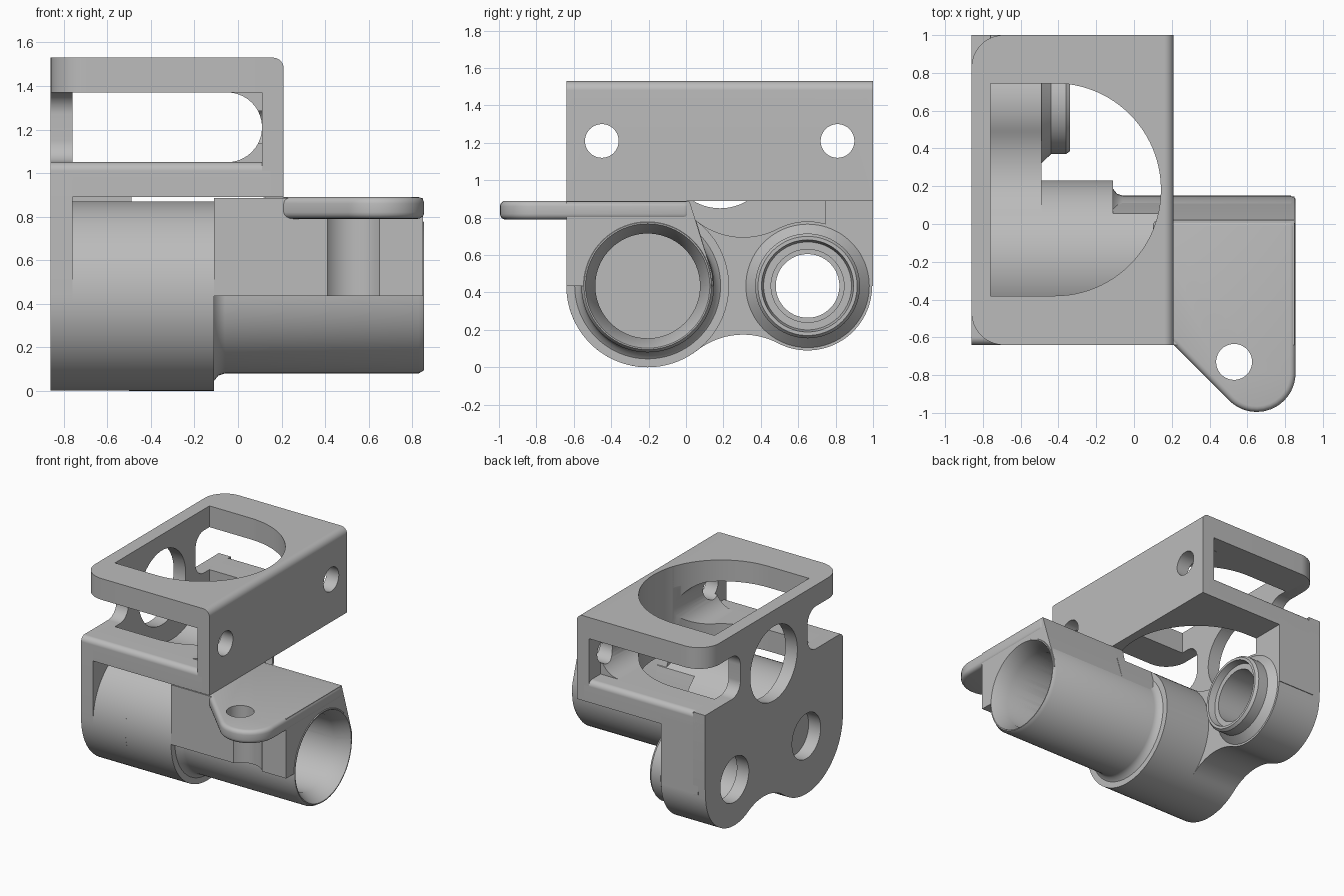
import bpy, bmesh
from math import pi, cos, sin, tan, atan2, acos, sqrt
from mathutils import Vector

if "Cube" in bpy.data.objects:
    bpy.data.objects.remove(bpy.data.objects["Cube"])

grey = bpy.data.materials.new("plain_grey")
grey.use_nodes = True
grey.diffuse_color = (0.5, 0.5, 0.5, 1)
grey.node_tree.nodes["Principled BSDF"].inputs["Base Color"].default_value = (0.5, 0.5, 0.5, 1)

AXES = {"x": lambda a, b, t: (t, a, b), "y": lambda a, b, t: (a, t, b), "z": lambda a, b, t: (a, b, t)}


def arc(a, b, r, start, end, n=32):
    return [(a + r * cos(start + (end - start) * i / n), b + r * sin(start + (end - start) * i / n))
            for i in range(n + 1)]


def rounded(points, n=12):
    """Outline whose corners with a third value are rounded by that radius."""
    out = []
    for i, p in enumerate(points):
        c = Vector(p[:2])
        if len(p) < 3:
            out.append(tuple(c))
            continue
        u = (Vector(points[i - 1][:2]) - c).normalized()
        v = (Vector(points[(i + 1) % len(points)][:2]) - c).normalized()
        half = u.angle(v) / 2
        mid = c + (u + v).normalized() * p[2] / sin(half)
        s, e = c + u * p[2] / tan(half) - mid, c + v * p[2] / tan(half) - mid
        for k in range(n + 1):
            out.append(tuple(mid + s.lerp(e, k / n).normalized() * p[2]))
    return out


def loft(name, axis, rings):
    """Solid through a list of (outline, position) rings along an axis."""
    bm = bmesh.new()
    loops = [[bm.verts.new(AXES[axis](a, b, t)) for a, b in pts] for pts, t in rings]
    n = len(loops[0])
    for low, high in zip(loops, loops[1:]):
        for i in range(n):
            bm.faces.new((low[i], low[(i + 1) % n], high[(i + 1) % n], high[i]))
    bm.faces.new(loops[0][::-1])
    bm.faces.new(loops[-1])
    bmesh.ops.recalc_face_normals(bm, faces=bm.faces)
    mesh = bpy.data.meshes.new(name)
    bm.to_mesh(mesh)
    bm.free()
    mesh.materials.append(grey)
    ob = bpy.data.objects.new(name, mesh)
    bpy.context.collection.objects.link(ob)
    return ob


def prism(name, axis, pts, lo, hi):
    return loft(name, axis, [(pts, lo), (pts, hi)])


def turned(name, axis, centre, stations):
    """Round solid from (position, radius) stations."""
    return loft(name, axis, [(arc(*centre, r, 0, 2 * pi, 80)[:-1], t) for t, r in stations])


cutters = []


def cutter(ob):
    ob.hide_render = True
    cutters.append(ob)
    return ob


def finish(ob, cuts=(), bevel=0):
    bpy.ops.object.select_all(action="DESELECT")
    bpy.context.view_layer.objects.active = ob
    ob.select_set(True)
    if bevel:
        m = ob.modifiers.new("Bevel", "BEVEL")
        m.width, m.segments, m.angle_limit = bevel, 4, 1.0
        bpy.ops.object.modifier_apply(modifier=m.name)
    for c in cuts:
        m = ob.modifiers.new("Cut", "BOOLEAN")
        m.operation, m.solver, m.object = "DIFFERENCE", "EXACT", c
        bpy.ops.object.modifier_apply(modifier=m.name)
    bpy.ops.object.shade_smooth_by_angle(angle=0.6)


# Two bore axes and the waisted outline joining their lobes
C1, R1 = (-0.205, 0.435), 0.435
C2, R2 = (0.65, 0.435), 0.345
FIL = 0.4
gap = C2[0] - C1[0]
along = ((R1 + FIL) ** 2 - (R2 + FIL) ** 2 + gap ** 2) / (2 * gap)
drop = sqrt((R1 + FIL) ** 2 - along ** 2)
t1, t2 = atan2(drop, along), atan2(drop, gap - along)
lower = (arc(*C1, R1, pi, 2 * pi - t1)
         + arc(C1[0] + along, C1[1] - drop, FIL, pi - t1, t2, 20)[1:-1]
         + arc(*C2, R2, pi + t2, 2 * pi))
upper = [(y, 2 * C1[1] - z) for y, z in lower[-2:0:-1]]

# Cutters
D_R, D_Y = 0.5625, 0.1825
d_hole = cutter(prism("d_hole", "z", [(-0.76, D_Y + D_R), (-0.76, D_Y - D_R)]
                      + arc(-0.42, D_Y, D_R, -pi / 2, pi / 2, 48), 0.4, 2))
main_bore = cutter(turned("main_bore", "x", C1, [(-0.755, 0.28), (0.75, 0.28), (0.86, 0.335)]))
side_bore = cutter(turned("side_bore", "x", C2, [(-0.78, 0.195), (-0.2, 0.195)]))
side_step = cutter(turned("side_step", "x", C2, [(-0.39, 0.235), (-0.3, 0.255)]))
pins = [cutter(turned("pin_hole", "x", c, [(-1, 0.17), (-0.6, 0.17)])) for c in (C1, C2)]
wall_hole = cutter(turned("wall_hole", "x", (D_Y, 1.13), [(-1, 0.28), (-0.75, 0.28)]))
screws = [cutter(turned("screw_hole", "x", (y, 1.21), [(-0.3, 0.09), (0.5, 0.09)])) for y in (-0.45, 0.81)]
flange_hole = cutter(turned("flange_hole", "z", (0.53, -0.73), [(0.6, 0.095), (1, 0.095)]))
groove_cut = cutter(turned("groove_cut", "z", (0.53, -0.73), [(0.3, 0.15), (1, 0.15)]))

# Left plate with the post that carries the top
left_plate = prism("left_plate", "x", lower + rounded([
    (1, 0.5), (1, 1.05), (0.58, 1.05, 0.1), (0.58, 1.37, 0.1), (0.72, 1.37), (0.72, 1.45),
    (-0.36, 1.45), (-0.36, 1.37), (-0.22, 1.37, 0.1), (-0.22, 1.05, 0.1), (-0.64, 1.05, 0.04),
    (-0.64, 0.5)]), -0.86, -0.76)
finish(left_plate, pins + [wall_hole])

# Twin lobe body, its boss and the back wall above
finish(prism("lobe_body", "x", lower + upper, -0.76, -0.49), [main_bore, side_bore])
boss = turned("side_boss", "x", C2, [(-0.55, 0.28), (-0.52, 0.28), (-0.36, 0.28), (-0.34, 0.265)])
finish(boss, [side_step, side_bore])
collar = turned("boss_collar", "x", C2, [(-0.5, 0.34), (-0.47, 0.31), (-0.44, 0.28)])
finish(collar, [side_bore])
finish(prism("back_wall", "x", [(0.86, 0.435), (1, 0.435), (1, 0.95), (0.745, 0.95), (0.745, 0.65),
                                (0.86, 0.65)], -0.8, -0.49))

# Upper cage
finish(prism("lower_plate", "x", rounded([(-0.64, 0.89), (1, 0.89), (1, 1.05, 0.04), (-0.64, 1.05, 0.04)]),
             -0.86, 0.15), [d_hole, wall_hole])
finish(prism("right_wall", "y", rounded([(0.11, 0.89), (0.21, 0.89), (0.21, 1.53, 0.05), (0.11, 1.53)]),
             -0.64, 1), [d_hole] + screws)
finish(prism("top_plate", "z", rounded([(-0.86, -0.64, 0.17), (0.15, -0.64), (0.15, 1), (-0.86, 1, 0.17)]),
             1.37, 1.53), [d_hole, wall_hole])
finish(prism("cage_fillet", "y", rounded([
    (-0.05, 1.0), (0.15, 1.0), (0.15, 1.42), (-0.05, 1.42), (-0.05, 1.37), (0.11, 1.37, 0.159),
    (0.11, 1.05, 0.159), (-0.05, 1.05)]), -0.5, 0.86), [d_hole] + screws)

# Solid front block, and the round floor inside the cage opening
section = [(-0.64, 0.435), (-0.64, 0.885), (0.02, 0.885), (0.14, 0.5), (0.145, 0.435)]
finish(prism("front_block", "x", section, -0.11, 0.21), [d_hole, main_bore])
cut = acos((0.055 - C1[0]) / R1)
finish(prism("cage_floor", "x", arc(*C1, R1, pi, cut) + [(0.14, 0.5), (0.145, 0.435)], -0.11, 0.2), [main_bore])

# Main barrel and the longer, thinner tube
finish(turned("main_barrel", "x", C1, [(-0.5, R1), (-0.11, R1)]), [main_bore])
finish(turned("long_tube", "x", C1, [(-0.2, 0.355), (-0.11, 0.39), (-0.09, 0.365), (-0.06, 0.355),
                                     (0.83, 0.355), (0.855, 0.34)]), [main_bore])

# Right block with screw groove, and the flange on top
finish(prism("right_block", "x", section, 0.2, 0.85), [main_bore, groove_cut])
finish(prism("flange", "z", rounded([(0.1, 0.02), (0.1, -0.53), (0.21, -0.64), (0.855, -1.285, 0.205),
                                     (0.855, 0.02)], 24), 0.79, 0.89), [flange_hole], bevel=0.03)

for c in cutters:
    bpy.data.objects.remove(c)
